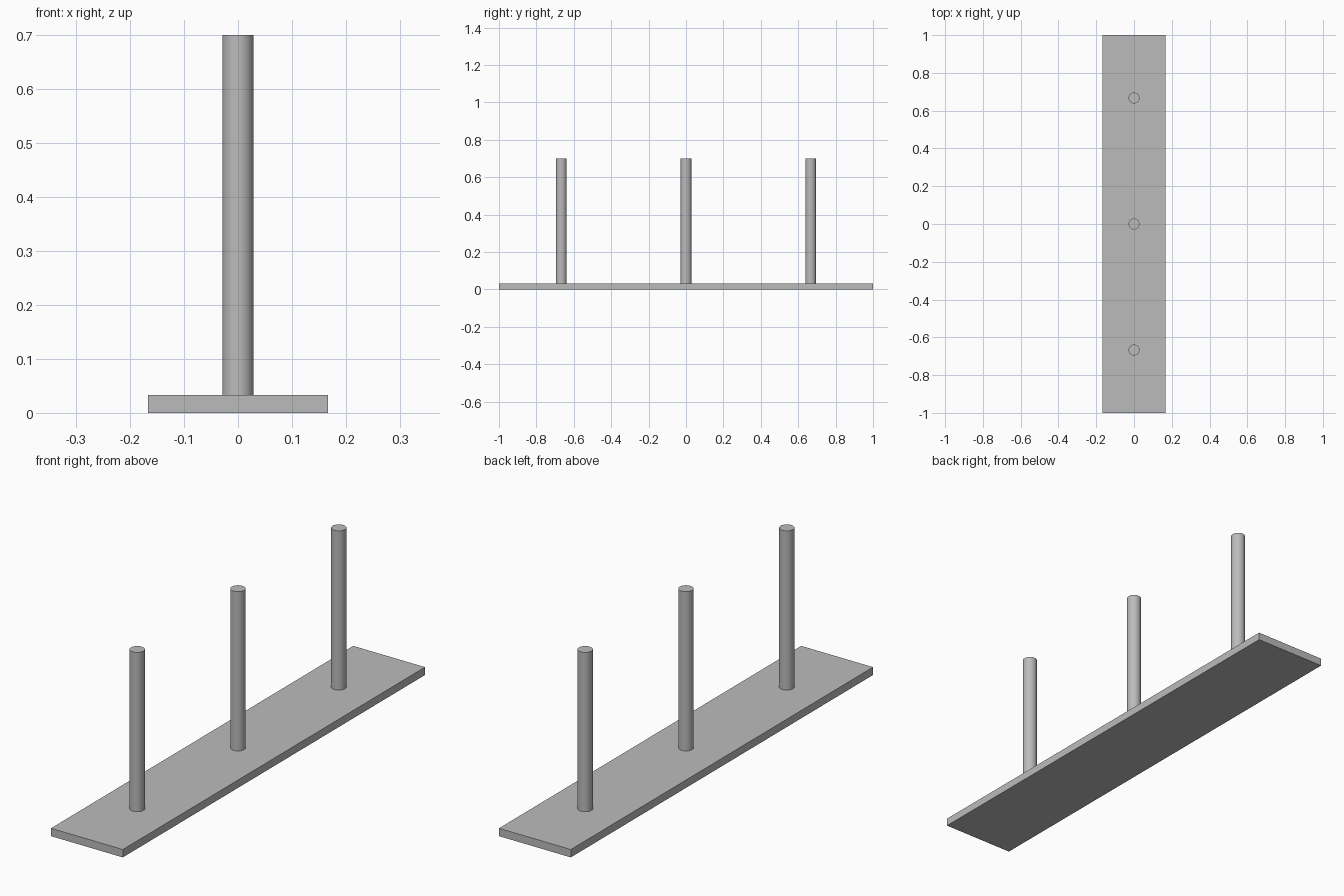
import bpy
import math

cube = bpy.data.objects.get("Cube")
if cube:
    bpy.data.objects.remove(cube, do_unlink=True)

BASE_W, BASE_L, BASE_H = 0.333, 2.0, 0.033
PEG_R, PEG_TOP, PEG_SPACING = 0.029, 0.70, 0.667

# Single grey material
grey = bpy.data.materials.new("light_grey")
grey.use_nodes = True
colour = (0.5, 0.5, 0.5, 1.0)
grey.diffuse_color = colour
grey.node_tree.nodes["Principled BSDF"].inputs["Base Color"].default_value = colour


def finish(name):
    obj = bpy.context.object
    obj.name = name
    obj.data.materials.append(grey)
    return obj


# Flat base board
bpy.ops.mesh.primitive_cube_add(size=1, location=(0, 0, BASE_H / 2))
base = finish("base_board")
base.scale = (BASE_W, BASE_L, BASE_H)
bpy.ops.object.transform_apply(location=False, rotation=False, scale=True)

# Three upright pegs standing on the board
for name, step in (("front_peg", -1), ("middle_peg", 0), ("back_peg", 1)):
    bpy.ops.mesh.primitive_cylinder_add(
        vertices=32, radius=PEG_R, depth=PEG_TOP - BASE_H,
        location=(0, step * PEG_SPACING, (PEG_TOP + BASE_H) / 2))
    finish(name)
    bpy.ops.object.shade_smooth_by_angle(angle=math.radians(30))
